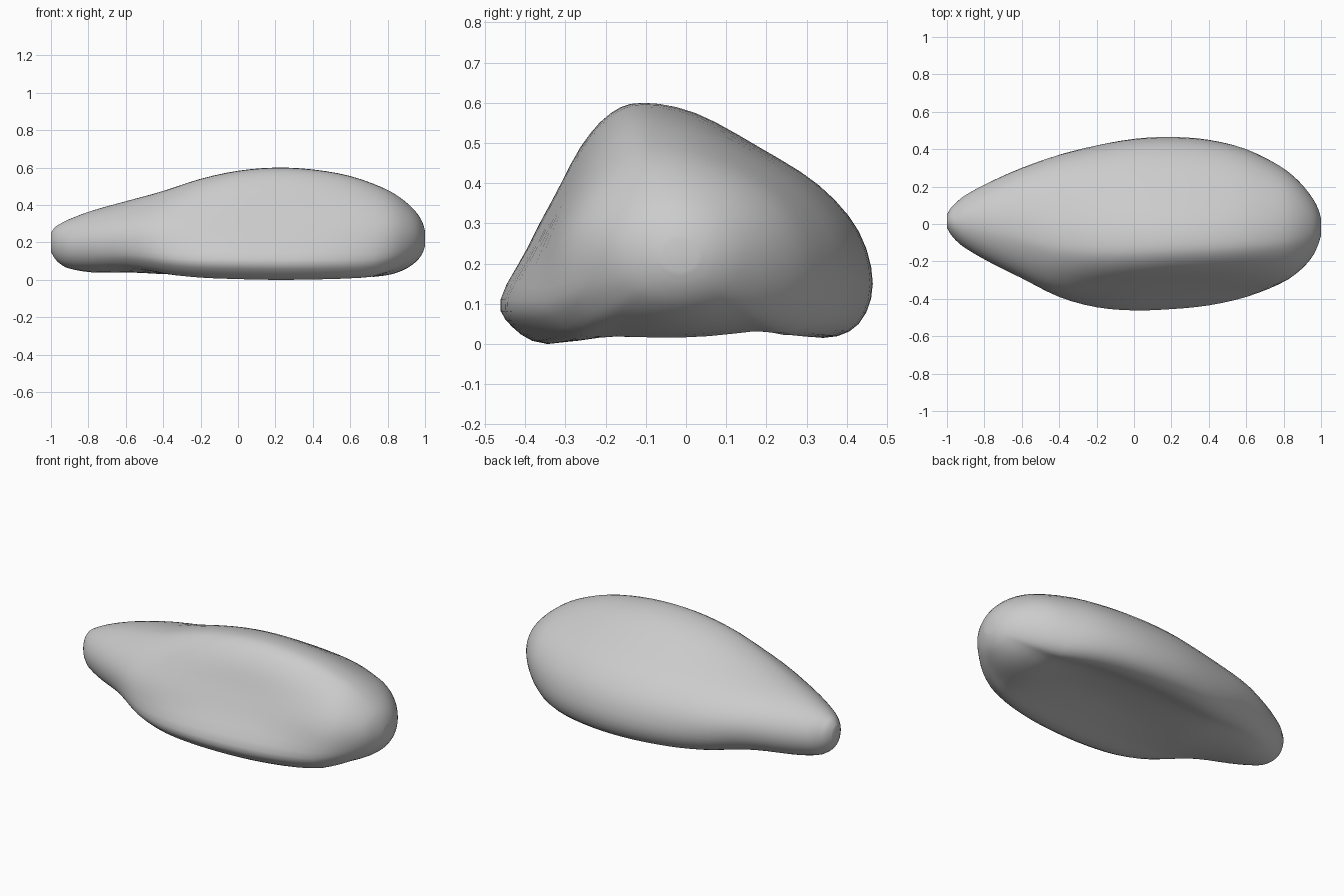
import bpy, bmesh, math

if "Cube" in bpy.data.objects:
    bpy.data.objects.remove(bpy.data.objects["Cube"])

# Middle cross-section (y, z): ridge, hollow front slope, hollow underside, full back
SECTION = [(-0.11, 0.60), (-0.19, 0.575), (-0.26, 0.495), (-0.32, 0.37), (-0.385, 0.245),
           (-0.46, 0.11), (-0.43, 0.04), (-0.35, 0.0), (-0.20, 0.03), (0.0, 0.06),
           (0.20, 0.05), (0.34, 0.015), (0.43, 0.05), (0.465, 0.15), (0.43, 0.28),
           (0.33, 0.395), (0.18, 0.49), (0.02, 0.575)]

# Stations along the body: x, y min, y max, z min, z max, share of SECTION versus ellipse
STATIONS = [(-1.0, -0.02, 0.05, 0.15, 0.25, 0.0), (-0.98, -0.055, 0.085, 0.115, 0.28, 0.0),
            (-0.95, -0.09, 0.115, 0.085, 0.30, 0.0), (-0.90, -0.13, 0.155, 0.06, 0.325, 0.0),
            (-0.78, -0.20, 0.22, 0.04, 0.37, 0.05), (-0.60, -0.29, 0.30, 0.04, 0.42, 0.2),
            (-0.40, -0.39, 0.37, 0.03, 0.475, 0.5), (-0.20, -0.445, 0.42, 0.012, 0.54, 0.8),
            (0.0, -0.462, 0.455, 0.004, 0.583, 0.95), (0.20, -0.455, 0.465, 0.0, 0.60, 1.0),
            (0.40, -0.435, 0.45, 0.002, 0.59, 0.95), (0.60, -0.39, 0.40, 0.008, 0.555, 0.75),
            (0.78, -0.32, 0.31, 0.022, 0.49, 0.42), (0.88, -0.255, 0.23, 0.05, 0.43, 0.2),
            (0.95, -0.18, 0.145, 0.095, 0.365, 0.05), (0.985, -0.11, 0.08, 0.14, 0.31, 0.0),
            (1.0, -0.06, 0.03, 0.18, 0.26, 0.0)]


def spline(points, steps, closed):
    """Catmull-Rom refinement of a list of tuples."""
    n = len(points)
    pick = (lambda i: points[i % n]) if closed else (lambda i: points[max(0, min(n - 1, i))])
    out = []
    for i in range(n if closed else n - 1):
        a, b, c, d = (pick(i + k) for k in (-1, 0, 1, 2))
        for s in range(steps):
            t = s / steps
            out.append(tuple(q + 0.5 * t * (r - p + t * (2 * p - 5 * q + 4 * r - u
                             + t * (3 * (q - r) + u - p))) for p, q, r, u in zip(a, b, c, d)))
    if not closed:
        out.append(points[-1])
    return out


def fit(values, low, high):
    a, b = min(values), max(values)
    return [low + (v - a) / (b - a) * (high - low) for v in values]


profile = spline(SECTION, 3, True)
ys = fit([p[0] for p in profile], -1, 1)
zs = fit([p[1] for p in profile], -1, 1)
angles = [math.atan2(z + 0.15, y) for y, z in zip(ys, zs)]

# Loft the pebble body
bm = bmesh.new()
rings = []
for x, y0, y1, z0, z1, share in spline(STATIONS, 3, False):
    share = max(0, min(1, share))
    ry = fit([share * y + (1 - share) * math.cos(a) for y, a in zip(ys, angles)], y0, y1)
    rz = fit([share * z + (1 - share) * math.sin(a) for z, a in zip(zs, angles)], z0, z1)
    rings.append([bm.verts.new((x, y, z)) for y, z in zip(ry, rz)])
n = len(profile)
for r, q in zip(rings, rings[1:]):
    for i in range(n):
        j = (i + 1) % n
        bm.faces.new((r[i], r[j], q[j], q[i]))

# Close both tips
bm.faces.new(rings[0])
bm.faces.new(rings[-1])
bmesh.ops.recalc_face_normals(bm, faces=bm.faces)

mesh = bpy.data.meshes.new("pebble_body")
bm.to_mesh(mesh)
bm.free()
body = bpy.data.objects.new("pebble_body", mesh)
bpy.context.collection.objects.link(body)
bpy.context.view_layer.objects.active = body
body.select_set(True)
bpy.ops.object.shade_smooth_by_angle(angle=math.radians(40))
